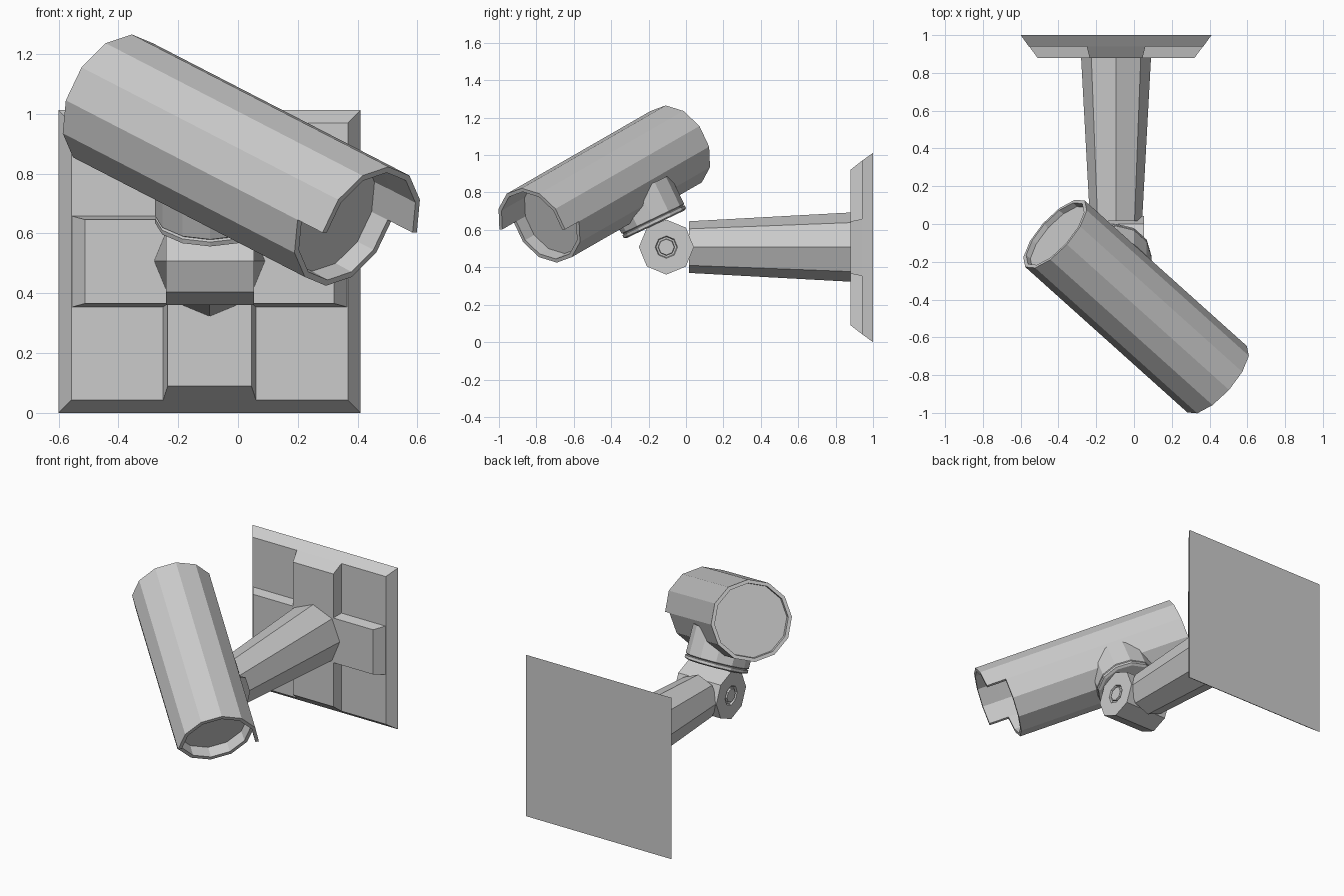
import bpy, bmesh
from math import cos, sin, radians, pi
from mathutils import Matrix, Vector

if "Cube" in bpy.data.objects:
    bpy.data.objects.remove(bpy.data.objects["Cube"])


def finish(name, bm, matrix=Matrix()):
    bmesh.ops.recalc_face_normals(bm, faces=bm.faces)
    me = bpy.data.meshes.new(name)
    bm.to_mesh(me)
    bm.free()
    ob = bpy.data.objects.new(name, me)
    bpy.context.collection.objects.link(ob)
    ob.matrix_world = matrix
    return ob


def loft(rings):
    """Skin a list of equal-length point loops and cap both ends."""
    bm = bmesh.new()
    loops = [[bm.verts.new(p) for p in ring] for ring in rings]
    n = len(loops[0])
    for a, b in zip(loops, loops[1:]):
        for i in range(n):
            j = (i + 1) % n
            bm.faces.new((a[i], a[j], b[j], b[i]))
    bm.faces.new(loops[0])
    bm.faces.new(loops[-1])
    return bm


def lathe(profile, sides):
    """Low-poly turned form around local z from (radius, height) pairs."""
    return loft([[(r * cos(2 * pi * i / sides), r * sin(2 * pi * i / sides), z)
                  for i in range(sides)] for r, z in profile])


def frame(x, y, z, origin):
    m = Matrix((x, y, z)).transposed().to_4x4()
    m.translation = Vector(origin)
    return m


def wall_pad(name, back, front, y0, y1):
    """Block with sloped sides, given back and front half sizes."""
    rings = [[(sx * w, y, sz * h) for sx, sz in ((-1, -1), (1, -1), (1, 1), (-1, 1))]
             for (w, h), y in ((back, y0), (front, y1))]
    finish(name, loft(rings), Matrix.Translation((-0.095, 0, 0.506)))


# Wall plate with a raised cross
wall_pad("wall_plate", (0.505, 0.506), (0.462, 0.463), 1.0, 0.94)
wall_pad("plate_rib_vertical", (0.155, 0.463), (0.14, 0.416), 0.94, 0.88)
wall_pad("plate_rib_horizontal", (0.46, 0.152), (0.416, 0.14), 0.94, 0.88)

# Tapered octagonal arm, reaching forward from the plate
X, Y, Z = Vector((1, 0, 0)), Vector((0, 1, 0)), Vector((0, 0, 1))
finish("arm", lathe([(0.185, 0), (0.138, 0.865)], 8),
       frame(X, Z, -Y, (-0.095, 0.88, 0.508)))

# Octagonal hinge barrel with recessed ring on both ends
pivot = Vector((-0.093, -0.105, 0.508))
half = [(0.147, 0.147), (0.06, 0.147), (0.055, 0.135), (0.045, 0.135), (0.042, 0.147)]
profile = [(r, -z) for r, z in reversed(half)] + half
finish("hinge_barrel", lathe(profile, 8), frame(Y, Z, X, pivot))

# Swivel neck tilted forward
tilt = Matrix.Translation(pivot) @ Matrix.Rotation(radians(25.5), 4, 'X')
finish("swivel_neck", lathe([(0.17, 0.135), (0.185, 0.142), (0.185, 0.158),
                             (0.175, 0.162), (0.185, 0.168), (0.185, 0.34)], 12), tilt)

# Camera housing: twelve-sided tube with recessed ends, yawed and pitched down
yaw, pitch = radians(41.9), radians(21)
d = Vector((cos(yaw) * cos(pitch), -sin(yaw) * cos(pitch), -sin(pitch)))
right = Vector((sin(yaw), cos(yaw), 0))
up = d.cross(right)
bm = lathe([(0.213, 0.03), (0.215, 0), (0.236, 0), (0.236, 1.115),
            (0.215, 1.115), (0.213, 1.04)], 12)
# Sun visor: the upper half of the front lip pulled forward
lip = [f for f in bm.faces if all(abs(v.co.z - 1.115) < 1e-4 for v in f.verts)
       and f.calc_center_median().y > 0]
res = bmesh.ops.extrude_face_region(bm, geom=lip)
bmesh.ops.translate(bm, vec=(0, 0, 0.12),
                    verts=[v for v in res["geom"] if isinstance(v, bmesh.types.BMVert)])
bmesh.ops.delete(bm, geom=[f for f in lip if f.is_valid], context='FACES_ONLY')
finish("camera_housing", bm, frame(right, up, d, (-0.418, -0.052, 1.045)))
